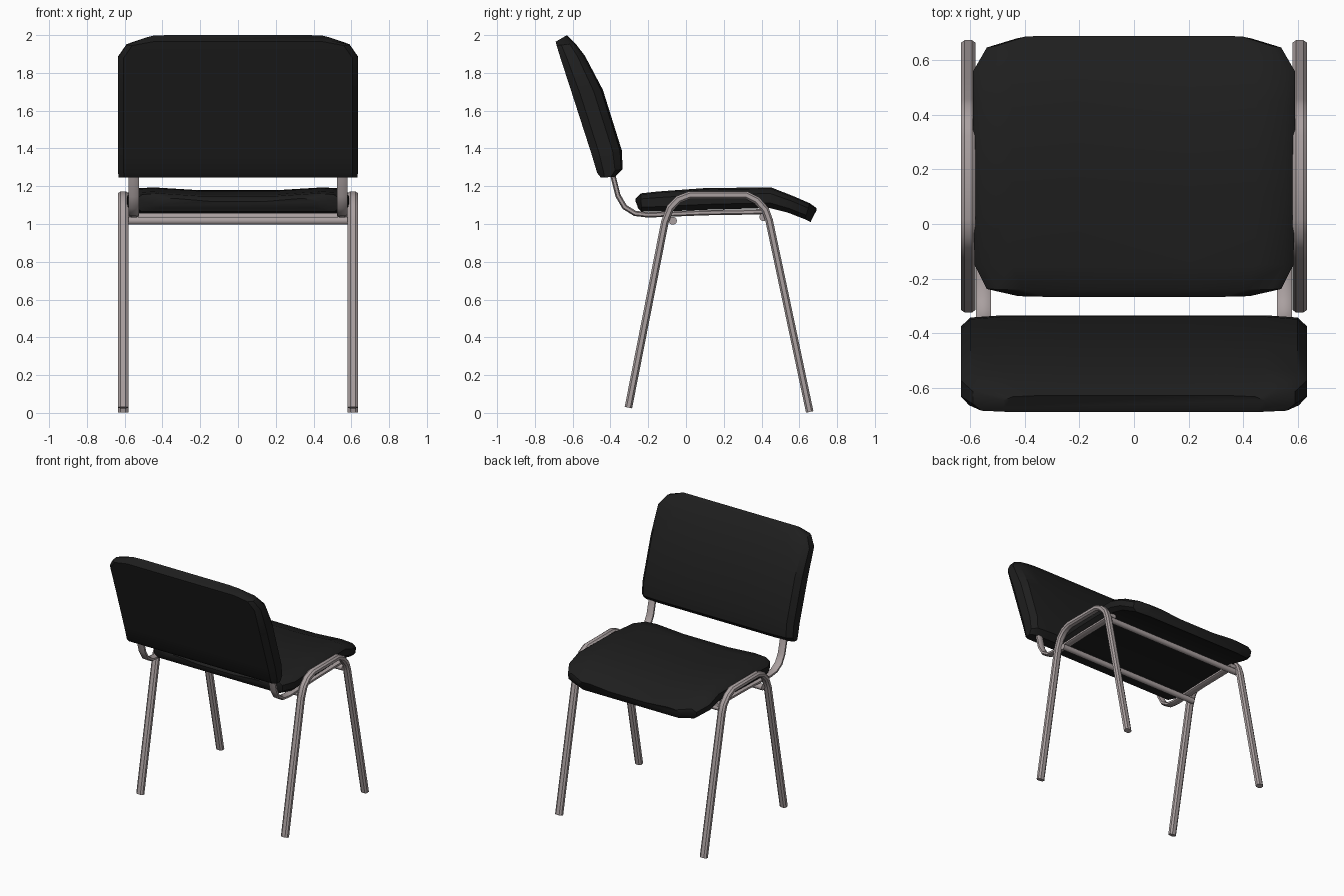
import bpy, math
from mathutils import Vector

if "Cube" in bpy.data.objects:
    bpy.data.objects.remove(bpy.data.objects["Cube"])


def material(name, rgb):
    m = bpy.data.materials.new(name)
    m.diffuse_color = (*rgb, 1)
    m.use_nodes = True
    m.node_tree.nodes["Principled BSDF"].inputs["Base Color"].default_value = m.diffuse_color
    return m


BLACK = material("black_upholstery", (0.013, 0.013, 0.013))
METAL = material("grey_metal", (0.40, 0.35, 0.35))


def loft(name, rings, mat, angle):
    """Skin a list of equal-length point rings and cap both ends."""
    n = len(rings[0])
    verts = [p for r in rings for p in r]
    faces = [(i * n + j, i * n + (j + 1) % n, (i + 1) * n + (j + 1) % n, (i + 1) * n + j)
             for i in range(len(rings) - 1) for j in range(n)]
    faces += [tuple(reversed(range(n))), tuple(range(len(verts) - n, len(verts)))]
    me = bpy.data.meshes.new(name)
    me.from_pydata(verts, [], faces)
    ob = bpy.data.objects.new(name, me)
    bpy.context.collection.objects.link(ob)
    me.materials.append(mat)
    bpy.ops.object.select_all(action='DESELECT')
    ob.select_set(True)
    bpy.context.view_layer.objects.active = ob
    bpy.ops.object.mode_set(mode='EDIT')
    bpy.ops.mesh.select_all(action='SELECT')
    bpy.ops.mesh.normals_make_consistent(inside=False)
    bpy.ops.object.mode_set(mode='OBJECT')
    bpy.ops.object.shade_smooth_by_angle(angle=math.radians(angle))
    return ob


def cushion(name, stations, dip):
    """Stations: top (y, z), bottom (y, z), half width."""
    rings = []
    for ty, tz, by, bz, w in stations:
        top, bot = Vector((0, ty, tz)), Vector((0, by, bz))
        # half cross-section: x, blend from top to bottom, dip of the top
        half = [(0.35 * w, 0, dip), (0.76 * w, 0, 0), (w - 0.035, 0.06, 0), (w, 0.3, 0),
                (w, 0.75, 0), (w - 0.03, 1, 0)]
        full = half + [(-x, t, d) for x, t, d in reversed(half)]
        rings.append([top.lerp(bot, t) + Vector((x, 0, -d)) for x, t, d in full])
    return loft(name, rings, BLACK, 35)


def tube(name, path, x, half_x, half_t):
    """Sweep a flattened octagon along a (y, z) path at a given x."""
    pts = [Vector((x, y, z)) for y, z in path]
    rings = []
    for i, p in enumerate(pts):
        a = (p - pts[max(i - 1, 0)]).normalized()
        b = (pts[min(i + 1, len(pts) - 1)] - p).normalized()
        t = (a + b).normalized()
        nrm = Vector((0, -t.z, t.y))
        ref = a if a.length else b
        k = half_t / max(t.dot(ref), 0.5)
        sect = [(1, .5), (.5, 1), (-.5, 1), (-1, .5), (-1, -.5), (-.5, -1), (.5, -1), (1, -.5)]
        rings.append([p + Vector((u * half_x, 0, 0)) + nrm * (v * k) for u, v in sect])
    return loft(name, rings, METAL, 30)


# Seat pad, bent down at the front edge
cushion("seat", [
    (-.267, 1.135, -.255, 1.085, .43),
    (-.240, 1.162, -.235, 1.065, .54),
    (-.150, 1.172, -.150, 1.065, .585),
    (.100, 1.190, .100, 1.075, .59),
    (.450, 1.194, .440, 1.085, .59),
    (.570, 1.147, .540, 1.060, .59),
    (.655, 1.110, .630, 1.025, .54),
    (.690, 1.085, .660, 1.010, .43)], 0.015)

# Curved backrest, square below and clipped at the top corners
cushion("backrest", [
    (-.375, 1.250, -.450, 1.245, .632),
    (-.335, 1.290, -.470, 1.270, .635),
    (-.340, 1.390, -.500, 1.370, .635),
    (-.440, 1.710, -.600, 1.680, .635),
    (-.535, 1.890, -.665, 1.880, .635),
    (-.585, 1.955, -.685, 1.945, .59),
    (-.630, 2.000, -.690, 1.965, .48)], 0.0)

LEG_PATH = [(-.305, .028), (-.112, 1.01), (-.083, 1.085), (-.04, 1.13), (.02, 1.153),
            (.32, 1.153), (.375, 1.125), (.42, 1.075), (.44, 1.02), (.525, .62), (.655, .005)]
SUPPORT_PATH = [(.43, 1.065), (.10, 1.06), (-.20, 1.048), (-.27, 1.056), (-.325, 1.09),
                (-.36, 1.15), (-.385, 1.25), (-.42, 1.36)]

# Side leg frames and the rails that carry seat and backrest
for side, s in (("left", -1), ("right", 1)):
    tube(side + "_leg_frame", LEG_PATH, s * .608, .027, .02)
    tube(side + "_back_support", SUPPORT_PATH, s * .552, .027, .014)

# Crossbars under the seat
for name, y, z in (("rear_crossbar", -.07, 1.017), ("front_crossbar", .41, 1.037)):
    rings = [[Vector((x, y + .022 * math.cos(a), z + .022 * math.sin(a)))
              for a in (math.tau * k / 10 for k in range(10))] for x in (-.6, .6)]
    loft(name, rings, METAL, 40)
